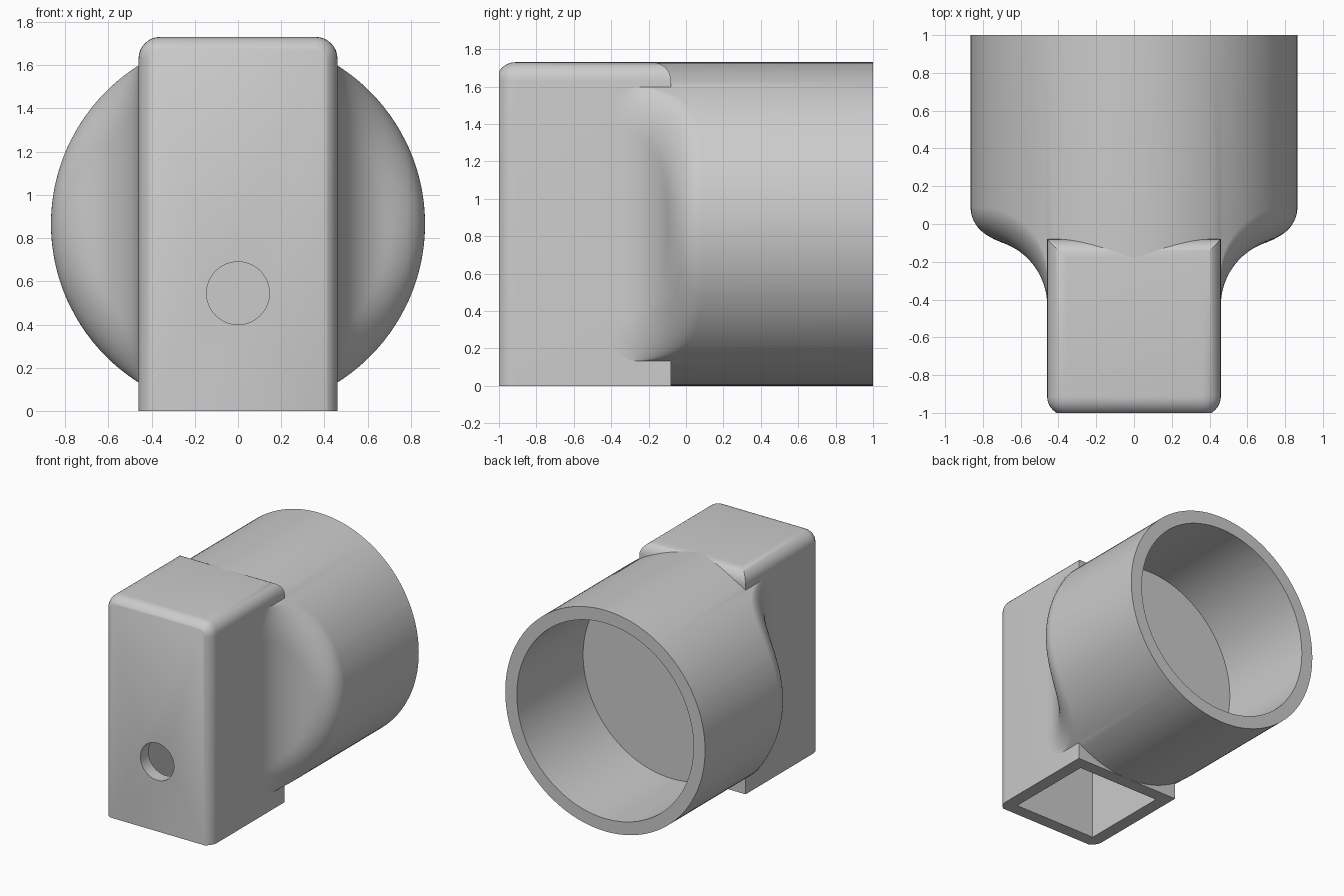
import bpy
import bmesh
import math
from mathutils import Matrix

old = bpy.data.objects.get("Cube")
if old:
    bpy.data.objects.remove(old, do_unlink=True)

RAD = 0.865         # barrel radius and axis height
HALF = 0.46         # half width of the housing
WALL = 0.1
FILLET = 0.35       # blend between housing and barrel
ROUND = 0.17        # rounding of the barrel shoulder
SHOULDER_Y = -0.08
ROUND_START = RAD - ROUND

grey = bpy.data.materials.new("light_grey")
grey.use_nodes = True
colour = (0.6, 0.6, 0.6, 1)
grey.diffuse_color = colour
grey.node_tree.nodes["Principled BSDF"].inputs["Base Color"].default_value = colour


def make_object(name, bm):
    bmesh.ops.recalc_face_normals(bm, faces=bm.faces)
    mesh = bpy.data.meshes.new(name)
    bm.to_mesh(mesh)
    bm.free()
    mesh.materials.append(grey)
    obj = bpy.data.objects.new(name, mesh)
    bpy.context.collection.objects.link(obj)
    return obj


def box_bm(half_x, y0, y1, z0, z1):
    bm = bmesh.new()
    bmesh.ops.create_cube(bm, size=1)
    for v in bm.verts:
        v.co.x *= 2 * half_x
        v.co.y = y0 if v.co.y < 0 else y1
        v.co.z = z0 if v.co.z < 0 else z1
    return bm


def tube_bm(radius, y0, y1, z):
    bm = bmesh.new()
    place = Matrix.Translation((0, (y0 + y1) / 2, z)) @ Matrix.Rotation(math.pi / 2, 4, "X")
    bmesh.ops.create_cone(bm, cap_ends=True, segments=96, radius1=radius,
                          radius2=radius, depth=y1 - y0, matrix=place)
    return bm


def activate(obj):
    bpy.ops.object.select_all(action="DESELECT")
    obj.select_set(True)
    bpy.context.view_layer.objects.active = obj


def finish(obj, cutters):
    activate(obj)
    for cutter in cutters:
        mod = obj.modifiers.new("cut", "BOOLEAN")
        mod.operation = "DIFFERENCE"
        mod.solver = "EXACT"
        mod.object = cutter
        bpy.ops.object.modifier_apply(modifier=mod.name)
    bpy.ops.object.shade_smooth_by_angle(angle=math.radians(32))


# Housing: rounded top and front edges, front trimmed flat
bm = box_bm(HALF, -1.013, SHOULDER_Y, 0, 2 * RAD)
edges = [e for e in bm.edges
         if all(v.co.z > 1 for v in e.verts)
         or all(v.co.y < -1 for v in e.verts) and abs(e.verts[0].co.z - e.verts[1].co.z) > 1]
bmesh.ops.bevel(bm, geom=edges, offset=WALL, segments=8, profile=0.5, affect="EDGES")
cut = bmesh.ops.bisect_plane(bm, geom=bm.verts[:] + bm.edges[:] + bm.faces[:],
                             plane_co=(0, -1, 0), plane_no=(0, -1, 0), clear_outer=True)
bmesh.ops.holes_fill(bm, edges=[e for e in bm.edges if e.is_boundary], sides=0)
housing = make_object("housing", bm)


# Barrel: shoulder surface blended to the housing sides, extruded to the back
def shoulder(x, z):
    dx = min(max(abs(x) - HALF, 0), FILLET) - FILLET
    blend = SHOULDER_Y - FILLET + math.sqrt(max(FILLET ** 2 - dx ** 2, 0))
    out = min(max(math.hypot(x, z) - ROUND_START, 0), ROUND)
    return blend + ROUND - math.sqrt(max(ROUND ** 2 - out ** 2, 0))


columns = [HALF * i / 10 for i in range(10)]
columns += [HALF + FILLET * (1 - math.cos(math.radians(85 * i / 14))) for i in range(14)]
columns += [ROUND_START + ROUND * math.sin(math.radians(30 + 5 * i)) for i in range(13)]
columns = [-x for x in reversed(columns[1:])] + columns
ROWS = 72
bm = bmesh.new()
grid = []
for x in columns:
    reach = math.sqrt(max(RAD ** 2 - x ** 2, 0))
    line = []
    for j in range(ROWS + 1):
        z = reach * math.sin(math.pi * (j / ROWS - 0.5))
        line.append(bm.verts.new((x, shoulder(x, z), RAD + z)))
    grid.append(line)
for a, b in zip(grid, grid[1:]):
    for j in range(ROWS):
        bm.faces.new((a[j], b[j], b[j + 1], a[j + 1]))
bmesh.ops.remove_doubles(bm, verts=bm.verts, dist=0.00002)
back = bmesh.ops.extrude_face_region(bm, geom=bm.faces[:], use_keep_orig=True)
for item in back["geom"]:
    if isinstance(item, bmesh.types.BMVert):
        item.co.y = 1
barrel = make_object("barrel", bm)

# Cutters: housing cavity open below, barrel socket, front hole
cavity = make_object("cavity_cutter", box_bm(HALF - WALL, -0.9, -0.18, -0.2, 1.63))
socket = make_object("socket_cutter", tube_bm(RAD - WALL, 0.18, 1.2, RAD))
hole = make_object("hole_cutter", tube_bm(0.145, -1.2, -0.5, 0.545))

finish(housing, [cavity, hole])
finish(barrel, [cavity, socket])
for cutter in (cavity, socket, hole):
    bpy.data.objects.remove(cutter, do_unlink=True)
